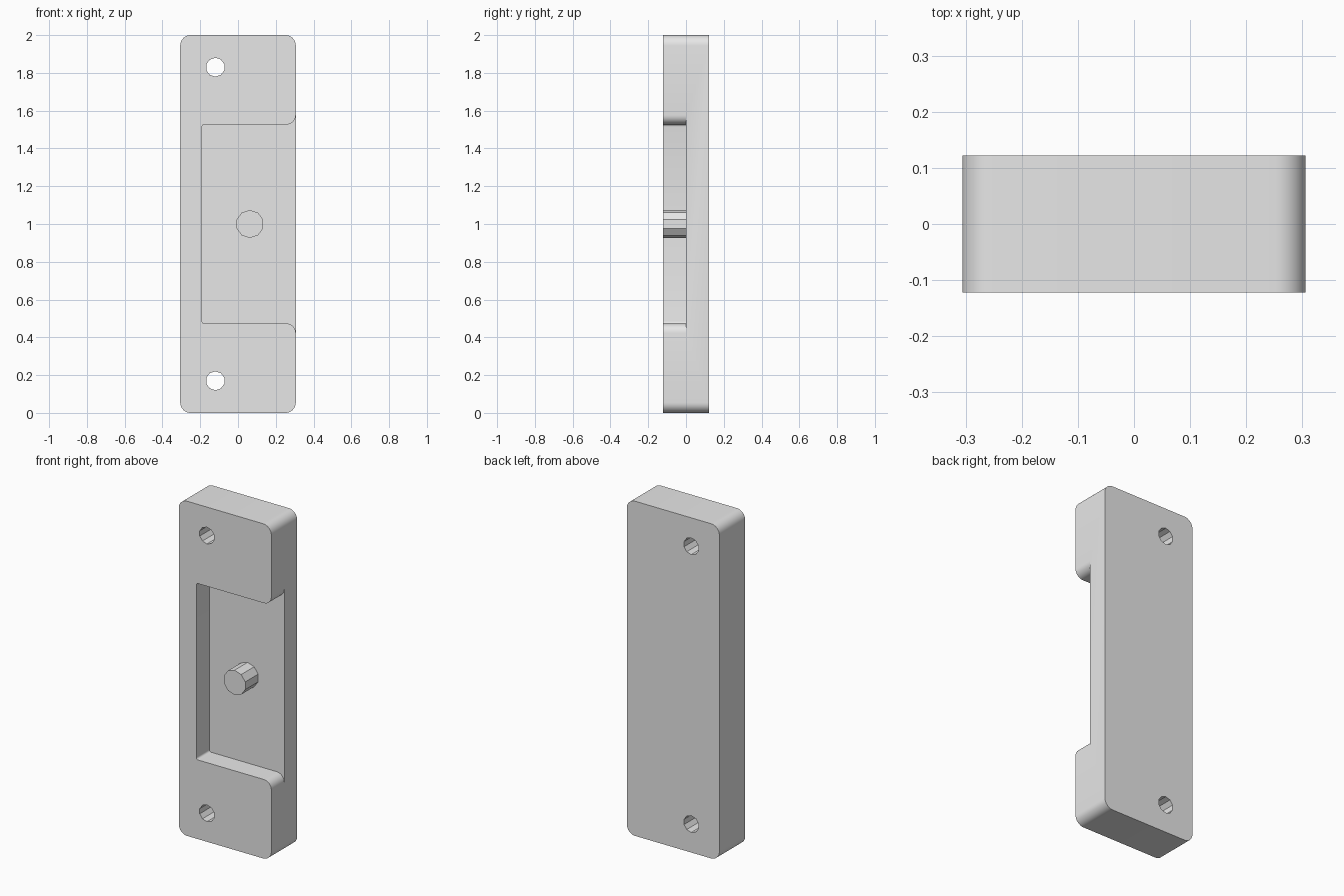
import bpy
import bmesh
from math import cos, sin, radians

if "Cube" in bpy.data.objects:
    bpy.data.objects.remove(bpy.data.objects["Cube"])

W, D, H = 0.306, 0.122, 2.0      # half width, half depth, height
MID = H / 2
R = 0.055                        # outer corner radius

grey = bpy.data.materials.new("plain grey")
grey.use_nodes = True
grey.diffuse_color = (0.8, 0.8, 0.8, 1)
grey.node_tree.nodes["Principled BSDF"].inputs["Base Color"].default_value = (0.8, 0.8, 0.8, 1)


def arc(cx, cz, r, start, end, steps=8):
    """Points along an arc in the front plane."""
    angles = [radians(start + (end - start) * i / steps) for i in range(steps + 1)]
    return [(cx + r * cos(a), cz + r * sin(a)) for a in angles]


def prism(name, outline, y0, y1):
    """Extrude a front-plane outline from y0 to y1."""
    bm = bmesh.new()
    face = bm.faces.new([bm.verts.new((x, y0, z)) for x, z in outline])
    grown = bmesh.ops.extrude_face_region(bm, geom=[face])["geom"]
    verts = [v for v in grown if isinstance(v, bmesh.types.BMVert)]
    bmesh.ops.translate(bm, verts=verts, vec=(0, y1 - y0, 0))
    bmesh.ops.recalc_face_normals(bm, faces=bm.faces)
    mesh = bpy.data.meshes.new(name)
    bm.to_mesh(mesh)
    bm.free()
    mesh.materials.append(grey)
    obj = bpy.data.objects.new(name, mesh)
    bpy.context.collection.objects.link(obj)
    return obj


def decagon(cx, cz, r):
    return arc(cx, cz, r, 90, 414, 9)


def activate(obj):
    bpy.ops.object.select_all(action='DESELECT')
    obj.select_set(True)
    bpy.context.view_layer.objects.active = obj


def cut(obj, cutter):
    mod = obj.modifiers.new("cut", 'BOOLEAN')
    mod.operation = 'DIFFERENCE'
    mod.solver = 'EXACT'
    mod.object = cutter
    activate(obj)
    bpy.ops.object.modifier_apply(modifier=mod.name)
    bpy.data.objects.remove(cutter)


# Rounded block
corners = [(W - R, H - R, 0), (R - W, H - R, 90), (R - W, R, 180), (W - R, R, 270)]
outline = [p for x, z, a in corners for p in arc(x, z, R, a, a + 90)]
body = prism("body", outline, -D, D)

# Open-sided pocket with rounded lips, mirrored about mid height
HALF, LEFT, LIP, TINY = 0.527, -0.19, 0.05, 0.012
upper = arc(LEFT + TINY, MID + HALF - TINY, TINY, 180, 90, 4)
upper += arc(W - LIP, MID + HALF + LIP, LIP, 270, 360)
upper.append((W + 0.1, MID + HALF + LIP))
lower = [(x, H - z) for x, z in reversed(upper)]
cut(body, prism("pocket_cutter", upper + lower, -D - 0.1, 0))

# Mounting holes
for side in (-1, 1):
    cut(body, prism("hole_cutter", decagon(-0.12, MID + side * 0.83, 0.05), -D - 0.1, D + 0.1))

activate(body)
bpy.ops.object.shade_smooth_by_angle(angle=radians(30))

# Faceted peg standing on the pocket floor
prism("peg", decagon(0.063, MID, 0.074), -D, 0.005)
